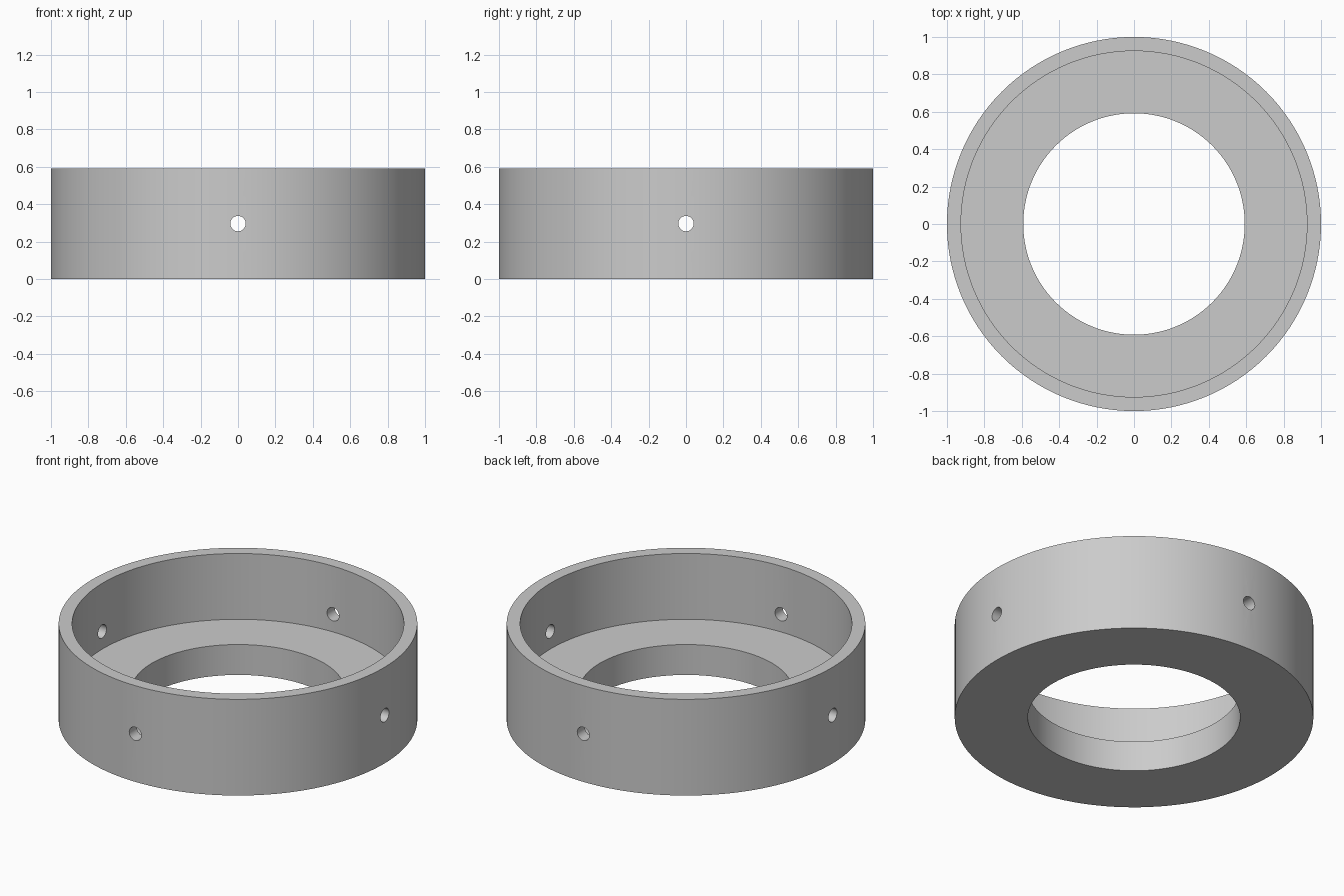
import bpy
import bmesh
from math import pi, tau
from mathutils import Matrix, Vector

cube = bpy.data.objects.get("Cube")
if cube:
    bpy.data.objects.remove(cube, do_unlink=True)

SEGMENTS = 128
OUTER, RIM, BORE = 1.0, 0.925, 0.592
HEIGHT, FLOOR = 0.592, 0.187
HOLE_RADIUS, HOLE_Z = 0.041, 0.296


def make_object(name, bm):
    bmesh.ops.recalc_face_normals(bm, faces=bm.faces)
    mesh = bpy.data.meshes.new(name)
    bm.to_mesh(mesh)
    bm.free()
    obj = bpy.data.objects.new(name, mesh)
    bpy.context.collection.objects.link(obj)
    return obj


# Plain grey finish
grey = bpy.data.materials.new("plain_grey")
grey.use_nodes = True
colour = (0.6, 0.6, 0.6, 1)
grey.diffuse_color = colour
grey.node_tree.nodes["Principled BSDF"].inputs["Base Color"].default_value = colour

# Stepped ring: closed cross-section spun around z
profile = [(BORE, 0), (OUTER, 0), (OUTER, HEIGHT),
           (RIM, HEIGHT), (RIM, FLOOR), (BORE, FLOOR)]
bm = bmesh.new()
points = [bm.verts.new((r, 0, z)) for r, z in profile]
edges = [bm.edges.new((a, b)) for a, b in zip(points, points[1:] + points[:1])]
bmesh.ops.spin(bm, geom=points + edges, cent=(0, 0, 0), axis=(0, 0, 1),
               angle=tau, steps=SEGMENTS, use_duplicate=False)
bmesh.ops.remove_doubles(bm, verts=bm.verts, dist=0.0001)
ring = make_object("stepped_ring", bm)
ring.data.materials.append(grey)

# Four radial screw holes through the wall
bm = bmesh.new()
for quarter in range(4):
    place = (Matrix.Rotation(quarter * pi / 2, 4, "Z")
             @ Matrix.Translation(Vector((0.96, 0, HOLE_Z)))
             @ Matrix.Rotation(pi / 2, 4, "Y"))
    bmesh.ops.create_cone(bm, cap_ends=True, segments=32, radius1=HOLE_RADIUS,
                          radius2=HOLE_RADIUS, depth=0.2, matrix=place)
cutter = make_object("screw_hole_cutter", bm)
cutter.hide_render = True
cutter.data.materials.append(grey)

cut = ring.modifiers.new("screw_holes", "BOOLEAN")
cut.operation = "DIFFERENCE"
cut.solver = "EXACT"
cut.object = cutter

# Apply the cut, drop the cutter and smooth the round walls
bpy.ops.object.select_all(action="DESELECT")
ring.select_set(True)
bpy.context.view_layer.objects.active = ring
bpy.ops.object.modifier_apply(modifier=cut.name)
bpy.data.objects.remove(cutter, do_unlink=True)
bpy.ops.object.shade_smooth_by_angle(angle=pi / 6)
